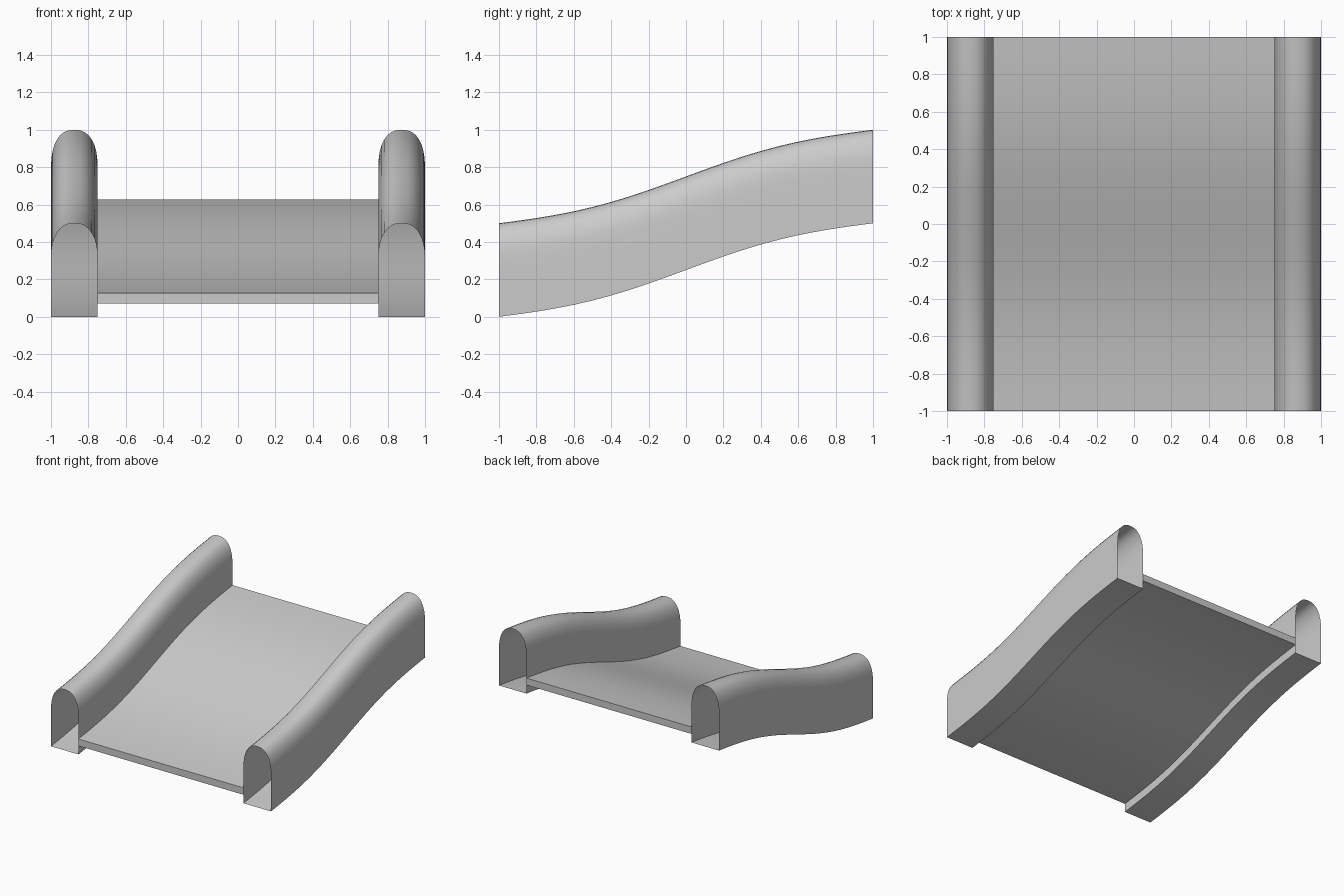
import bpy, bmesh, math

if "Cube" in bpy.data.objects:
    bpy.data.objects.remove(bpy.data.objects["Cube"])

STEPS = 24


def slope(y):
    # gentle S-shaped rise from 0 at the front to 0.5 at the back
    return 0.25 + 0.25 * y + 0.038 * math.sin(math.pi * y)


def sweep(name, profile, capped):
    # sweep a closed x/z profile along y, following the slope
    bm = bmesh.new()
    rings = []
    for i in range(STEPS + 1):
        y = -1 + 2 * i / STEPS
        rings.append([bm.verts.new((x, y, z + slope(y))) for x, z in profile])
    n = len(profile)
    for a, b in zip(rings, rings[1:]):
        for j in range(n):
            k = (j + 1) % n
            bm.faces.new((a[j], a[k], b[k], b[j]))
    if capped:
        bm.faces.new(rings[0][::-1])
        bm.faces.new(rings[-1])
    bmesh.ops.recalc_face_normals(bm, faces=bm.faces)
    me = bpy.data.meshes.new(name)
    bm.to_mesh(me)
    bm.free()
    ob = bpy.data.objects.new(name, me)
    bpy.context.collection.objects.link(ob)
    bpy.ops.object.select_all(action='DESELECT')
    ob.select_set(True)
    bpy.context.view_layer.objects.active = ob
    bpy.ops.object.shade_smooth_by_angle(angle=math.radians(30))
    return ob


# round-topped side rails, hollow with open ends
def rail_profile(cx, half=0.125, spring=0.29, top=0.5, segs=16):
    pts = [(cx - half, 0), (cx + half, 0)]
    for i in range(segs + 1):
        a = math.pi * i / segs
        c, s = math.cos(a), max(math.sin(a), 0)
        x = math.copysign(abs(c) ** (2 / 2.4), c)
        pts.append((cx + half * x, spring + (top - spring) * s ** (2 / 2.4)))
    return pts


for side, cx in (("left", -0.875), ("right", 0.875)):
    sweep(side + "_rail", rail_profile(cx), False)

# thin sloping bed between the rails
sweep("slide_bed", [(-0.75, 0.07), (0.75, 0.07), (0.75, 0.127), (-0.75, 0.127)], True)
